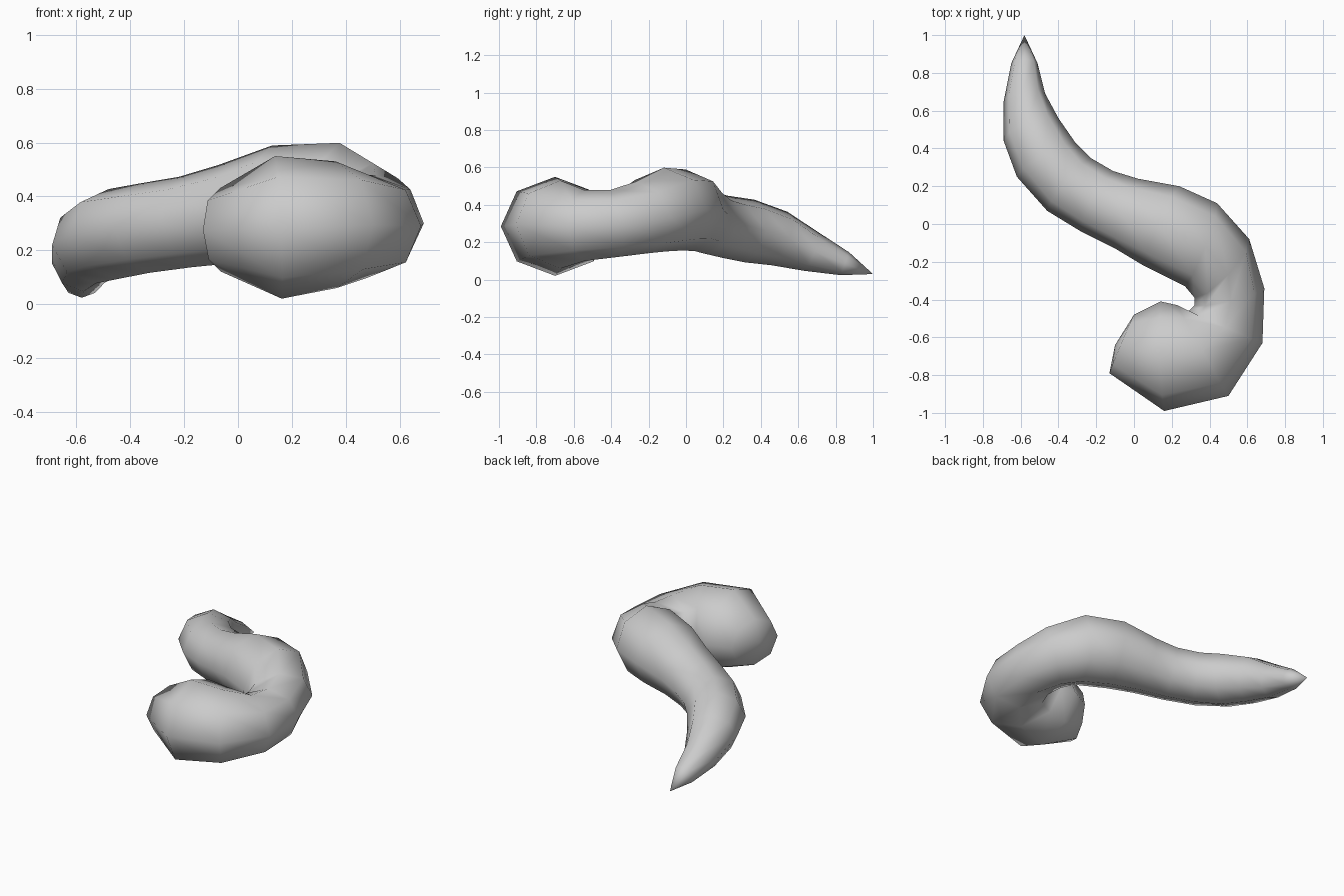
import bpy, bmesh, math
from mathutils import Vector

if "Cube" in bpy.data.objects:
    bpy.data.objects.remove(bpy.data.objects["Cube"])

SIDES = 8
# cross-sections along the body: inner side (x, y), outer side (x, y), bottom z, top z
RINGS = [
    (-0.65, 0.85, -0.51, 0.85, 0.02, 0.15),
    (-0.69, 0.65, -0.47, 0.69, 0.04, 0.26),
    (-0.69, 0.44, -0.40, 0.56, 0.07, 0.37),
    (-0.62, 0.25, -0.31, 0.43, 0.09, 0.43),
    (-0.46, 0.07, -0.23, 0.35, 0.115, 0.45),
    (-0.28, -0.04, -0.11, 0.28, 0.135, 0.475),
    (-0.10, -0.13, 0.02, 0.24, 0.15, 0.52),
    (0.05, -0.22, 0.24, 0.20, 0.155, 0.59),
    (0.27, -0.33, 0.44, 0.11, 0.15, 0.60),
    (0.32, -0.39, 0.61, -0.08, 0.135, 0.53),
    (0.32, -0.43, 0.69, -0.34, 0.12, 0.48),
    (0.29, -0.46, 0.68, -0.63, 0.10, 0.48),
    (0.23, -0.43, 0.50, -0.91, 0.06, 0.53),
    (0.14, -0.41, 0.16, -0.99, 0.02, 0.55),
    (0.00, -0.48, -0.13, -0.79, 0.12, 0.43),
]
TIP, END = Vector((-0.58, 1.0, 0.03)), Vector((-0.10, -0.64, 0.28))

inner = [Vector((r[0], r[1], (r[4] + r[5]) / 2)) for r in RINGS]
outer = [Vector((r[2], r[3], (r[4] + r[5]) / 2)) for r in RINGS]
mid = [TIP] + [(a + b) / 2 for a, b in zip(inner, outer)] + [END]

bm = bmesh.new()
loops = []
for i, r in enumerate(RINGS):
    side = (outer[i] - inner[i]) / 2
    up = side.cross(mid[i + 2] - mid[i]).normalized()
    if up.z < 0:
        up = -up
    up *= (r[5] - r[4]) / 2
    loops.append([bm.verts.new(mid[i + 1] + side * math.cos(a) + up * math.sin(a))
                  for a in (2 * math.pi * k / SIDES for k in range(SIDES))])

# skin between the rings, then close both ends to a point
for a, b in zip(loops, loops[1:]):
    for k in range(SIDES):
        n = (k + 1) % SIDES
        bm.faces.new((a[k], a[n], b[n], b[k]))
for point, loop in ((TIP, loops[0]), (END, loops[-1])):
    v = bm.verts.new(point)
    for k in range(SIDES):
        bm.faces.new((loop[k], loop[(k + 1) % SIDES], v))

bmesh.ops.recalc_face_normals(bm, faces=bm.faces)
for f in bm.faces:
    f.smooth = True
mesh = bpy.data.meshes.new("curled_body")
bm.to_mesh(mesh)
bm.free()

# curled tapering body
body = bpy.data.objects.new("curled_body", mesh)
bpy.context.collection.objects.link(body)
